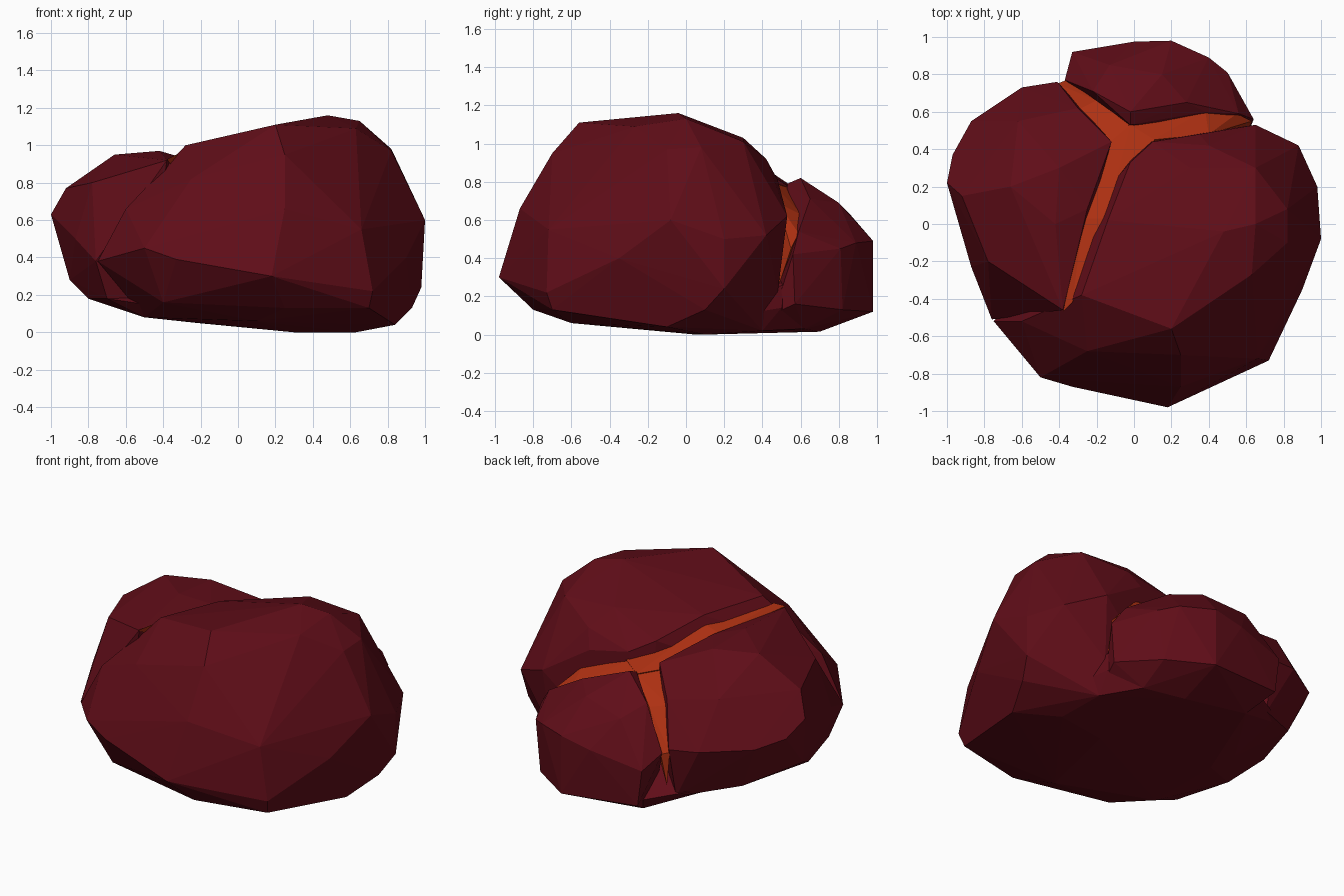
import bpy, bmesh
from mathutils import Vector


def material(name, rgb):
    m = bpy.data.materials.new(name)
    m.diffuse_color = (*rgb, 1)
    return m


ROCK = material("dark_red_rock", (0.115, 0.004, 0.009))
GLOW = material("molten_orange", (0.42, 0.030, 0.006))


def faceted(name, pts, mat):
    """Flat-faced convex chunk wrapped round a few corner points."""
    bm = bmesh.new()
    for p in pts:
        bm.verts.new(p)
    bmesh.ops.convex_hull(bm, input=bm.verts[:])
    loose = [v for v in bm.verts if not v.link_faces]
    bmesh.ops.delete(bm, geom=loose, context='VERTS')
    bmesh.ops.recalc_face_normals(bm, faces=bm.faces[:])
    me = bpy.data.meshes.new(name)
    bm.to_mesh(me)
    bm.free()
    me.materials.append(mat)
    ob = bpy.data.objects.new(name, me)
    bpy.context.collection.objects.link(ob)
    return ob


# Large front-right lobe: crown, crack edge, girdle, base
faceted("main_lobe", [
    (0.20, -0.56, 1.11), (0.48, -0.04, 1.16), (0.65, 0.00, 1.13), (0.63, -0.27, 1.09),
    (-0.28, -0.38, 1.00), (-0.14, 0.02, 0.99), (0.30, 0.30, 1.03), (0.65, 0.30, 1.01),
    (0.82, 0.08, 0.98), (0.82, -0.10, 0.97), (0.25, -0.70, 0.95),
    (-0.02, 0.33, 0.91), (0.10, 0.44, 0.85), (0.40, 0.42, 0.92), (0.35, 0.48, 0.81),
    (0.65, 0.53, 0.62), (0.62, 0.48, 0.22),
    (-0.60, -0.52, 0.66), (-0.25, -0.68, 0.82), (-0.75, -0.52, 0.38), (-0.60, -0.68, 0.45),
    (-0.50, -0.82, 0.45), (-0.33, -0.87, 0.39),
    (-0.13, -0.88, 0.31), (0.18, -0.98, 0.30), (0.12, -0.91, 0.48), (0.25, -0.87, 0.66),
    (0.72, -0.73, 0.22), (0.66, -0.72, 0.55), (0.90, -0.35, 0.40), (1.00, -0.08, 0.60),
    (0.98, 0.20, 0.24), (0.98, 0.20, 0.50), (0.88, 0.42, 0.52),
    (0.93, 0.10, 0.13), (0.84, -0.10, 0.04), (0.63, 0.10, 0.00), (0.30, 0.05, 0.00),
    (0.70, -0.70, 0.13), (0.25, -0.80, 0.13), (0.10, -0.60, 0.06), (-0.40, -0.70, 0.16),
    (-0.50, -0.40, 0.08), (0.60, 0.40, 0.02), (0.00, 0.44, 0.03),
], ROCK)

# Left lobe
faceted("left_lobe", [
    (-0.42, 0.00, 0.97), (-0.66, 0.20, 0.95), (-0.40, 0.30, 0.95), (-0.38, -0.46, 0.92),
    (-0.25, 0.08, 0.92), (-0.12, 0.44, 0.84), (-0.30, 0.62, 0.72), (-0.41, 0.76, 0.48),
    (-0.60, 0.73, 0.50), (-0.62, 0.55, 0.78), (-0.87, 0.55, 0.52), (-0.97, 0.37, 0.55),
    (-1.00, 0.22, 0.63), (-0.92, 0.15, 0.77), (-0.87, -0.23, 0.50), (-0.78, -0.20, 0.80),
    (-0.78, -0.38, 0.52), (-0.76, -0.51, 0.38), (-0.90, 0.10, 0.28), (-0.80, -0.10, 0.18),
    (-0.70, -0.45, 0.18), (-0.50, -0.40, 0.09), (-0.50, 0.10, 0.08),
    (-0.75, 0.50, 0.24), (-0.42, 0.70, 0.16), (-0.12, 0.42, 0.05),
], ROCK)

# Low back lobe
faceted("back_lobe", [
    (-0.02, 0.53, 0.79), (-0.02, 0.60, 0.82), (0.28, 0.65, 0.71), (0.38, 0.60, 0.64),
    (0.56, 0.59, 0.54), (0.64, 0.56, 0.42), (-0.22, 0.71, 0.71), (-0.37, 0.77, 0.45),
    (-0.33, 0.92, 0.38), (-0.13, 0.85, 0.64), (0.15, 0.80, 0.69), (0.00, 0.975, 0.45),
    (0.20, 0.98, 0.49), (0.40, 0.89, 0.48), (0.50, 0.81, 0.45), (0.20, 0.98, 0.12),
    (-0.30, 0.92, 0.15), (0.46, 0.82, 0.13), (0.63, 0.57, 0.16), (0.60, 0.46, 0.11),
    (0.45, 0.62, 0.03), (0.20, 0.70, 0.015), (-0.22, 0.75, 0.05), (-0.15, 0.52, 0.05),
], ROCK)

# Shared underside closing the gaps between the lobes
faceted("underside", [
    (0.63, 0.10, 0.00), (0.30, 0.05, 0.00), (0.60, 0.40, 0.02), (0.62, 0.50, 0.14),
    (0.45, 0.62, 0.03), (0.20, 0.70, 0.015), (-0.22, 0.75, 0.05), (-0.20, 0.88, 0.13),
    (-0.42, 0.70, 0.16), (-0.68, 0.53, 0.24), (-0.80, -0.10, 0.18), (-0.50, 0.10, 0.08),
    (-0.70, -0.45, 0.18), (-0.50, -0.40, 0.08), (0.10, -0.60, 0.06), (0.84, -0.10, 0.04),
    (-0.30, 0.00, 0.40), (0.30, 0.00, 0.40), (0.00, 0.60, 0.40), (0.61, 0.51, 0.26),
], ROCK)

# Glowing veins sunk between the lobes, meeting at the back
VEINS = {
    "front_vein": [(-0.38, -0.47, 0.925), (-0.33, -0.42, 0.95), (-0.27, 0.03, 0.905),
                   (-0.15, 0.03, 0.94), (-0.14, 0.43, 0.80), (0.00, 0.33, 0.84),
                   (0.11, 0.45, 0.80), (-0.02, 0.53, 0.775)],
    "right_vein": [(-0.03, 0.53, 0.773), (0.10, 0.45, 0.795), (0.38, 0.61, 0.625),
                   (0.40, 0.48, 0.69), (0.55, 0.59, 0.53), (0.63, 0.55, 0.45),
                   (0.61, 0.49, 0.27)],
    "left_vein": [(-0.14, 0.43, 0.795), (-0.02, 0.53, 0.77), (-0.20, 0.66, 0.66),
                  (-0.30, 0.61, 0.68), (-0.41, 0.75, 0.46), (-0.36, 0.77, 0.44),
                  (-0.39, 0.75, 0.24)],
}
CORE = Vector((0.0, 0.3, 0.4))
for name, pts in VEINS.items():
    inner = [CORE.lerp(Vector(p), 0.75) for p in pts]
    faceted(name, pts + inner, GLOW)
